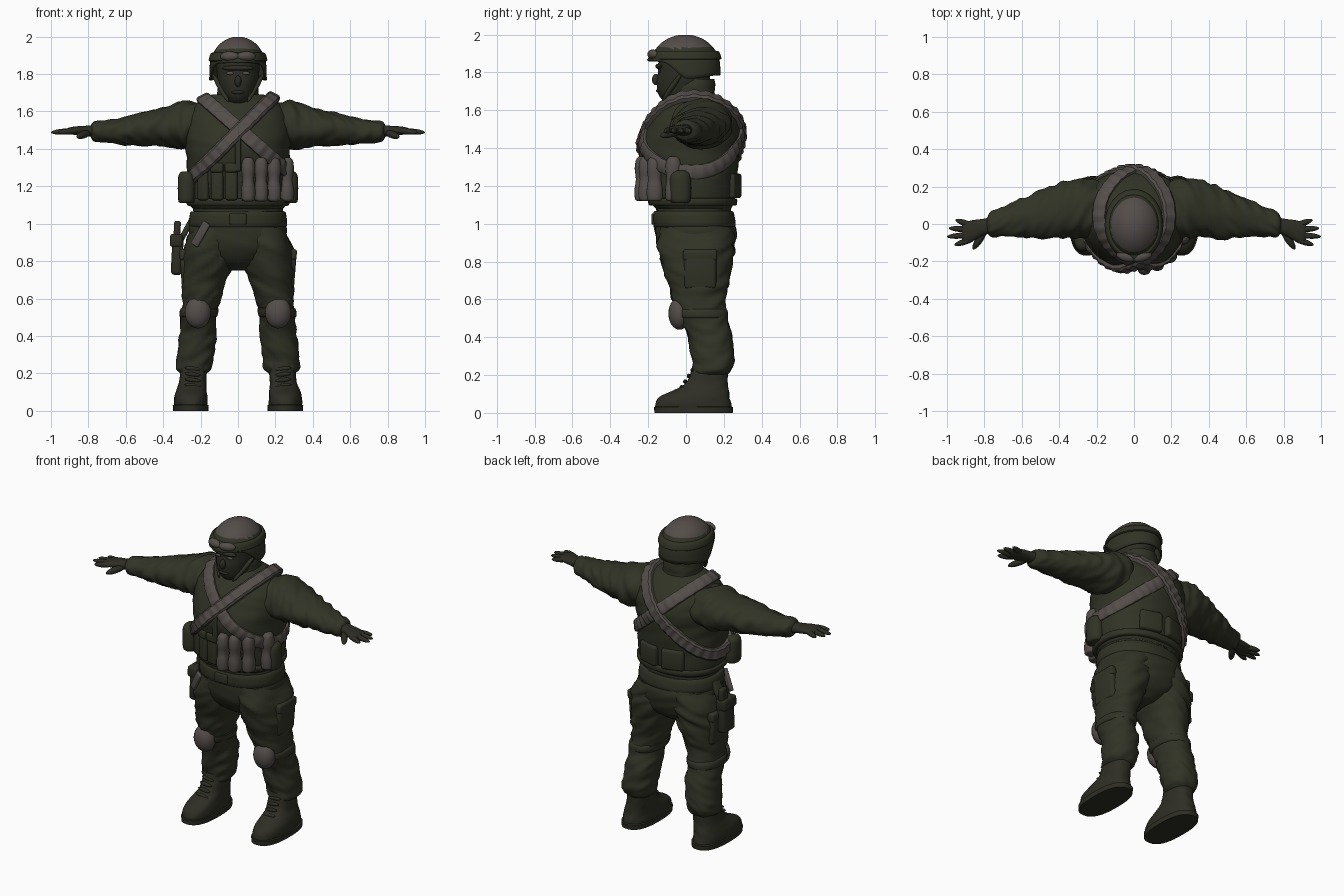
import bpy, bmesh
from math import sin, cos, pi, radians, sqrt, copysign
from mathutils import Vector, Matrix, noise
from mathutils.bvhtree import BVHTree

if "Cube" in bpy.data.objects:
    bpy.data.objects.remove(bpy.data.objects["Cube"])


def material(name, *rgb):
    m = bpy.data.materials.new(name)
    m.use_nodes = True
    m.diffuse_color = (*rgb, 1)
    m.node_tree.nodes["Principled BSDF"].inputs["Base Color"].default_value = (*rgb, 1)
    return m


olive = material("olive cloth", .031, .033, .019)
mask = material("dark mask", .026, .026, .018)
leather = material("boot leather", .027, .027, .018)
grey = material("warm grey gear", .088, .075, .068)


def finish(name, bm, *mats, angle=50):
    bmesh.ops.recalc_face_normals(bm, faces=bm.faces)
    mesh = bpy.data.meshes.new(name)
    bm.to_mesh(mesh)
    bm.free()
    for m in mats:
        mesh.materials.append(m)
    mesh.shade_smooth()
    mesh.set_sharp_from_angle(angle=radians(angle))
    ob = bpy.data.objects.new(name, mesh)
    bpy.context.collection.objects.link(ob)
    return ob


def spline(rings, sub):
    """Catmull-Rom samples through the rings."""
    rows = [rings[0], *rings, rings[-1]]
    out = []
    for a, b, c, d in zip(rows, rows[1:], rows[2:], rows[3:]):
        for k in range(sub):
            t = k / sub
            out.append([q + .5 * t * (r - p + t * (2 * p - 5 * q + 4 * r - s + t * (3 * (q - r) + s - p)))
                        for p, q, r, s in zip(a, b, c, d)])
    return out + [list(rings[-1])]


def bridge(bm, rows, closed=False):
    n = len(rows[0])
    pairs = list(zip(rows, rows[1:])) + ([(rows[-1], rows[0])] if closed else [])
    for a, b in pairs:
        for i in range(n):
            j = (i + 1) % n
            bm.faces.new((a[i], a[j], b[j], b[i]))


def loft(name, rings, mat, axis="Z", side=1, fold=0, seg=40, sub=6, power=2.2):
    """Rings are (height, centre, centre, radius, radius) along the axis."""
    bm = bmesh.new()
    rows = []
    for t, ca, cb, ra, rb in spline(rings, sub):
        row = []
        for i in range(seg):
            c, s = cos(2 * pi * i / seg), sin(2 * pi * i / seg)
            k = 1 + fold * noise.noise(Vector((t * 24 + c * 2, c * 1.3 + side, s * 1.3)))
            a = ca + ra * k * copysign(abs(c) ** (2 / power), c)
            b = cb + rb * k * copysign(abs(s) ** (2 / power), s)
            p = (a, b, t) if axis == "Z" else (t, a, b)
            row.append(bm.verts.new((p[0] * side, p[1], p[2])))
        rows.append(row)
    bridge(bm, rows)
    bm.faces.new(rows[0])
    bm.faces.new(rows[-1])
    return finish(name, bm, mat)


def blob(name, loc, size, mat, rot=None):
    bm = bmesh.new()
    m = Matrix.Translation(loc) @ (rot or Matrix()) @ Matrix.Diagonal((*size, 1))
    bmesh.ops.create_uvsphere(bm, u_segments=24, v_segments=14, radius=1, matrix=m)
    return finish(name, bm, mat)


def bar(name, a, b, r, mat):
    a, b = Vector(a), Vector(b)
    rot = (b - a).to_track_quat("Z", "Y").to_matrix().to_4x4()
    return blob(name, (a + b) / 2, (r, r, (b - a).length / 2), mat, rot)


def box(name, loc, size, mat, yaw=0, roll=0, bevel=.015):
    bm = bmesh.new()
    m = (Matrix.Translation(loc) @ Matrix.Rotation(yaw, 4, "Z") @ Matrix.Rotation(roll, 4, "Y")
         @ Matrix.Diagonal((*size, 1)))
    bmesh.ops.create_cube(bm, size=1, matrix=m)
    bmesh.ops.bevel(bm, geom=bm.edges[:], offset=bevel, segments=3, profile=.5, affect="EDGES")
    return finish(name, bm, mat)


def front_y(x, rx=.275, ry=.24):
    return .03 - ry * sqrt(1 - (x / rx) ** 2)


# Torso with padded vest, hem, hips and belt
torso = loft("vest", [(1.08, 0, .04, .24, .2), (1.12, 0, .035, .265, .22), (1.25, 0, .03, .272, .238),
                      (1.4, 0, .022, .278, .26), (1.5, 0, .04, .285, .248), (1.58, 0, .047, .27, .213),
                      (1.65, 0, .045, .215, .15), (1.69, 0, .04, .14, .11)], olive, fold=.025, seg=56)
loft("vest_hem", [(1.095, 0, .036, .255, .215), (1.1, 0, .036, .272, .232), (1.13, 0, .034, .277, .236),
                  (1.135, 0, .034, .262, .222)], olive, seg=56, sub=3)
loft("hips", [(.75, 0, .06, .06, .09), (.8, 0, .06, .17, .16), (.87, 0, .055, .245, .2),
              (.96, 0, .052, .262, .215), (1.04, 0, .042, .245, .2), (1.11, 0, .04, .24, .2)], olive, fold=.03)
loft("belt", [(.985, 0, .046, .24, .2), (.99, 0, .046, .262, .217), (1.06, 0, .04, .255, .212),
              (1.065, 0, .04, .23, .195)], olive, seg=48, sub=3)
box("belt_buckle", (0, -.17, 1.025), (.09, .025, .06), olive, bevel=.008)
loft("collar", [(1.6, 0, .04, .14, .15), (1.68, 0, .035, .115, .12), (1.73, 0, .04, .108, .115),
                (1.765, 0, .05, .1, .1)], olive, fold=.04)

# Vest pouches
for i in range(4):
    x = .055 + i * .069
    y = front_y(x) - .024
    loft(f"magazine_pouch_{i}", [(1.12, x, y, .022, .026), (1.13, x, y, .035, .04), (1.18, x, y, .038, .043),
                                 (1.235, x, y, .031, .036), (1.29, x, y, .037, .042), (1.335, x, y, .032, .036),
                                 (1.355, x, y, .016, .02)], grey, seg=20, sub=4)
for i in range(3):
    x = -.035 - i * .075
    yaw = x * 3.2
    box(f"flat_pouch_{i}", (x, front_y(x), 1.22), (.066, .04, .19), olive, yaw)
    box(f"flat_pouch_flap_{i}", (x, front_y(x) - .01, 1.3), (.07, .042, .05), olive, yaw, bevel=.01)
for s in (-1, 1):
    x, y = s * .275, -.09 if s < 0 else -.03
    loft(f"side_pouch_{s}", [(1.11, x, y, .03, .035), (1.13, x, y, .045, .055), (1.25, x, y, .045, .055),
                             (1.28, x, y, .025, .03)], olive, seg=20, sub=4)
    box(f"back_pouch_{s}", (s * .085, .255, 1.2), (.14, .045, .13), olive, -s * .3)
box("vest_zip", (0, -.235, 1.38), (.03, .02, .2), olive, bevel=.006)

# Crossed ammunition belts wrapped round the vest
tree = BVHTree.FromPolygons([v.co for v in torso.data.vertices], [p.vertices[:] for p in torso.data.polygons])


def bandolier(name, top, low, lift, n=128):
    top, low = Vector(top), Vector(low)
    u, mid = (top - low).normalized(), (top + low) / 2
    hits = []
    for k in range(n):
        d = u * cos(2 * pi * k / n) + Vector((0, sin(2 * pi * k / n), 0))
        hits.append(tree.ray_cast(mid + d * 1.2, -d)[:2])
    bm = bmesh.new()
    rows = []
    for k in range(n):
        near = [hits[(k + j) % n] for j in range(-4, 5)]
        p = sum((h[0] for h in near[2:7]), Vector()) / 5
        out = sum((h[1] for h in near), Vector()).normalized()
        w = out.cross(near[6][0] - near[2][0]).normalized() * .037
        high = lift + (.006 if k % 4 < 2 else 0)
        rows.append([bm.verts.new(q) for q in (p - w - out * .015, p + w - out * .015, p + w + out * high * .6,
                                               p + w * .7 + out * high, p - w * .7 + out * high,
                                               p - w + out * high * .6)])
    bridge(bm, rows, closed=True)
    finish(name, bm, grey, angle=40)


bandolier("bandolier_under", (-.185, .035, 1.67), (.285, .035, 1.26), .016)
bandolier("bandolier_over", (.185, .035, 1.67), (-.29, .035, 1.2), .026)

# Head, face and helmet
loft("head", [(1.62, 0, .02, .07, .09), (1.655, 0, -.02, .065, .105), (1.69, 0, -.02, .088, .128),
              (1.75, 0, -.015, .105, .14), (1.8, 0, -.01, .112, .138), (1.86, 0, 0, .115, .145),
              (1.93, 0, 0, .09, .12)], mask, power=2.1)
blob("nose", (0, -.158, 1.762), (.018, .022, .03), mask)
blob("mouth", (0, -.147, 1.703), (.035, .012, .01), mask)
blob("brow", (0, -.14, 1.832), (.085, .022, .015), mask)
for s in (-1, 1):
    blob(f"eye_{s}", (s * .042, -.141, 1.805), (.022, .008, .009), grey)
    bar(f"chin_strap_{s}", (s * .135, -.02, 1.8), (s * .05, -.125, 1.65), .014, olive)

bm = bmesh.new()
rows = []
for i in range(15):
    row = []
    for k in range(48):
        a = 2 * pi * k / 48
        f = max(0, min(1, (-sin(a) + .1) / .7))
        rim = 1.785 + .08 * f * f * (3 - 2 * f) - .02 * abs(cos(a)) ** 4
        z = rim + (1.998 - rim) * sin(i / 14 * pi / 2)
        r = sqrt(max(.0004, 1 - (max(0, z - 1.83) / .17) ** 2)) + max(0, 1.83 - z) * .25
        brim = .02 * f * max(0, 1 - i / 3)
        row.append(bm.verts.new((.152 * r * cos(a), (.186 * r + brim) * sin(a) - .005, z)))
    rows.append(row)
bridge(bm, rows)
bm.faces.new(rows[-1])
for face in bm.faces:
    face.material_index = 1 if face.calc_center_median().z > 1.93 else 0
helmet = finish("helmet", bm, olive, grey)
shell = helmet.modifiers.new("thickness", "SOLIDIFY")
shell.thickness = .012
loft("goggle_strap", [(1.868, 0, -.005, .14, .17), (1.872, 0, -.005, .157, .192), (1.91, 0, -.005, .146, .18),
                      (1.914, 0, -.005, .13, .16)], olive, seg=48, sub=3, power=2)
for s in (-1, 1):
    blob(f"goggle_lens_{s}", (s * .045, -.175, 1.895), (.052, .026, .026), grey, Matrix.Rotation(s * .3, 4, "Z"))

# Arms and hands
for s in (-1, 1):
    n = "left" if s > 0 else "right"
    loft(n + "_sleeve", [(.14, .07, 1.53, .12, .09), (.2, .08, 1.53, .148, .115), (.29, .085, 1.527, .162, .128),
                         (.38, .075, 1.518, .148, .11), (.5, .05, 1.507, .128, .09), (.6, .035, 1.497, .105, .075),
                         (.7, .012, 1.492, .08, .062), (.765, 0, 1.494, .066, .054), (.785, -.005, 1.495, .04, .035)],
         olive, axis="X", side=s, fold=.13, sub=8, power=2)
    loft(n + "_palm", [(.76, -.005, 1.495, .042, .034), (.81, -.018, 1.496, .045, .028),
                       (.86, -.035, 1.497, .056, .024), (.9, -.045, 1.497, .056, .018),
                       (.92, -.045, 1.496, .045, .01)], mask, axis="X", side=s, seg=24)
    for i, (tip, y) in enumerate([(.955, .022), (.99, -.022), (1, -.068), (.96, -.112)]):
        bar(f"{n}_finger_{i}", (s * .85, -.012 - i * .022, 1.498), (s * tip, y, 1.488), .016, mask)
    bar(n + "_thumb", (s * .79, -.025, 1.49), (s * .86, -.135, 1.463), .02, mask)

# Legs, pads, pockets and boots
for s in (-1, 1):
    n = "left" if s > 0 else "right"
    loft(n + "_trouser", [(.2, .235, .13, .07, .085), (.225, .235, .14, .094, .1), (.27, .232, .145, .1, .108),
                          (.34, .222, .135, .1, .115), (.42, .212, .122, .098, .12), (.5, .213, .09, .093, .128),
                          (.6, .195, .068, .105, .138), (.68, .184, .065, .117, .16), (.78, .165, .06, .135, .182),
                          (.88, .148, .055, .142, .2), (.98, .12, .05, .125, .19)], olive, side=s, fold=.1)
    blob(n + "_knee_pad", (s * .215, -.035, .525), (.07, .058, .085), grey)
    loft(n + "_knee_strap", [(.5, .212, .085, .08, .11), (.505, .212, .085, .1, .136), (.545, .206, .08, .102, .138),
                             (.55, .206, .08, .08, .11)], olive, side=s, sub=3)
    box(n + "_thigh_pocket", (s * .282, .075, .755), (.05, .17, .2), olive, roll=s * .08, bevel=.02)
    box(n + "_pocket_flap", (s * .288, .075, .835), (.052, .18, .06), olive, roll=s * .08)
    loft(n + "_boot", [(.012, .253, .04, .088, .2), (.05, .253, .038, .09, .2), (.085, .252, .045, .087, .185),
                       (.115, .248, .075, .08, .15), (.15, .242, .105, .073, .115), (.2, .238, .12, .071, .1),
                       (.26, .236, .13, .072, .095)], leather, side=s, fold=.03, power=2.4)
    loft(n + "_sole", [(0, .253, .04, .094, .207), (.03, .253, .04, .096, .209), (.034, .253, .04, .085, .2)],
         leather, side=s, sub=1, power=2.5)
    for i in range(4):
        z = .13 + i * .03
        y = -.035 + i * .019
        bar(f"{n}_lace_{i}", (s * .2, y + .012, z), (s * .285, y + .012, z + .01), .011, leather)

# Drop holster with pistol grip and hanger
box("holster", (-.325, .055, .83), (.06, .12, .21), leather, roll=.05, bevel=.022)
box("holster_flap", (-.33, .055, .91), (.068, .13, .07), leather, roll=.05)
box("pistol_grip", (-.325, .085, .97), (.036, .06, .09), leather, roll=.05, bevel=.012)
box("holster_hanger", (-.275, .055, .97), (.03, .07, .14), olive, roll=.5, bevel=.01)
box("holster_strap", (-.2, -.145, .945), (.045, .02, .14), grey, yaw=-.4, roll=.55, bevel=.006)
